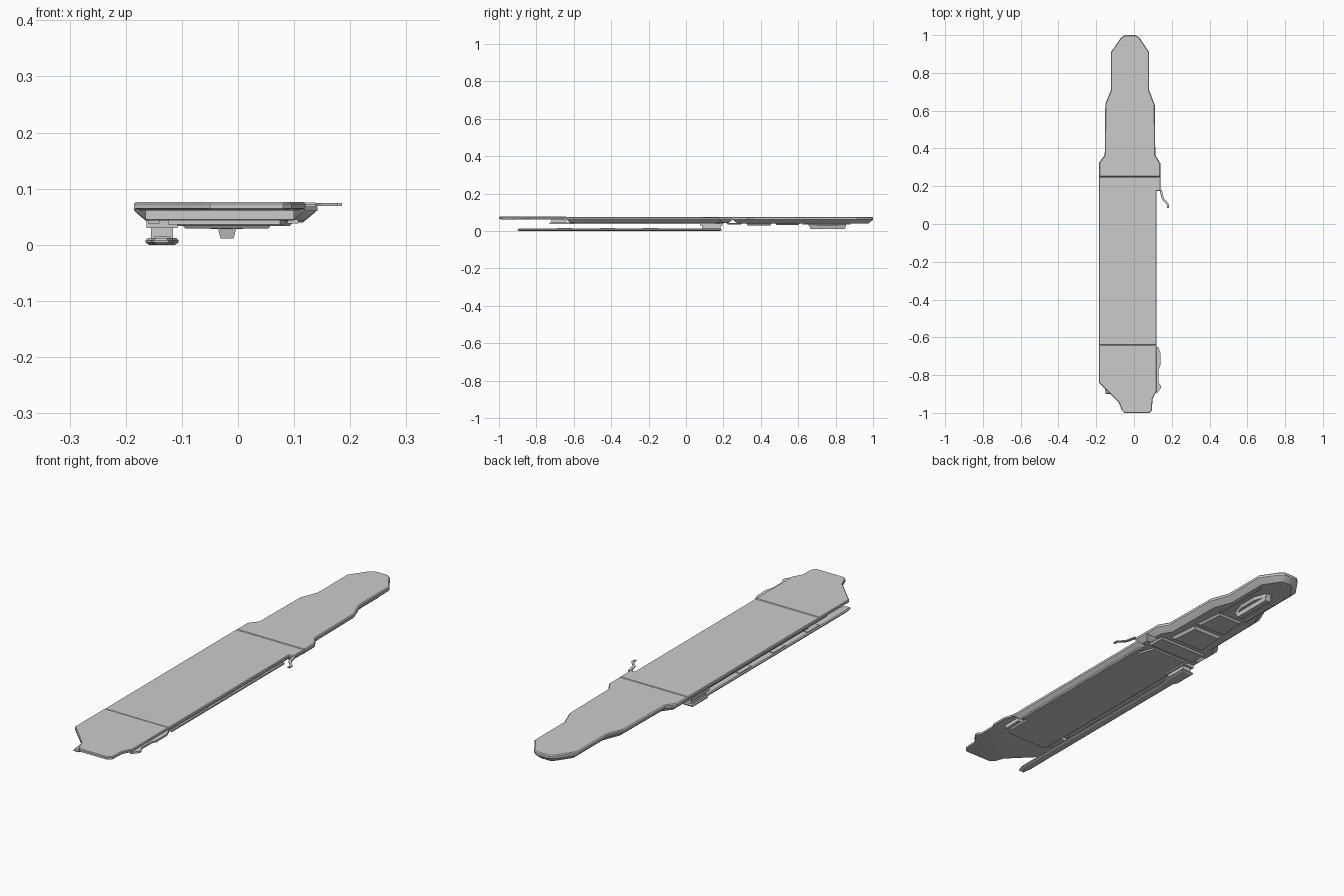
import bpy, bmesh, math
from mathutils import Vector


def offset(pts, d):
    # inward mitred offset of a counter-clockwise outline
    out = []
    n = len(pts)
    for i in range(n):
        a, b, c = (Vector(pts[(i + k) % n]) for k in (-1, 0, 1))
        u, v = (b - a).normalized(), (c - b).normalized()
        n1, n2 = Vector((-u.y, u.x)), Vector((-v.y, v.x))
        m = (n1 + n2) / max(0.5, 1 + n1.dot(n2))
        out.append(b + m * d)
    return out


def loft(name, pts, levels, smooth=True):
    # stack inset copies of one outline; levels are (inset, z) from bottom to top
    bm = bmesh.new()
    rings = []
    for d, z in levels:
        rings.append([bm.verts.new((p[0], p[1], z)) for p in offset(pts, d)])
    n = len(pts)
    for r, s in zip(rings, rings[1:]):
        for i in range(n):
            j = (i + 1) % n
            bm.faces.new((r[i], r[j], s[j], s[i]))
    bm.faces.new(rings[0][::-1])
    bm.faces.new(rings[-1])
    bmesh.ops.recalc_face_normals(bm, faces=bm.faces)
    me = bpy.data.meshes.new(name)
    bm.to_mesh(me)
    bm.free()
    ob = bpy.data.objects.new(name, me)
    bpy.context.collection.objects.link(ob)
    if smooth:
        bpy.ops.object.select_all(action='DESELECT')
        ob.select_set(True)
        bpy.context.view_layer.objects.active = ob
        bpy.ops.object.shade_smooth_by_angle(angle=math.radians(30))
    return ob


def slab(name, pts, z0, z1, inset=0.0):
    return loft(name, pts, [(inset, z0), (0, z1)], False)


def box(name, x0, x1, y0, y1, z0, z1, inset=0.0):
    return slab(name, [(x0, y0), (x1, y0), (x1, y1), (x0, y1)], z0, z1, inset)


# middle hull with flared sides
loft("middle_hull", [(-.185, -.64), (.12, -.64), (.12, .175), (.14, .175), (.14, .25), (-.185, .25)],
     [(.022, .043), (.004, .058), (0, .063), (0, .072), (.003, .075)])

# rear deck narrowing in steps to a rounded tip
rear = [(-.185, .25), (.14, .25), (.14, .32), (.113, .365), (.11, .63), (.08, .71),
        (.08, .91), (.03, .985), (.01, 1.0), (-.05, 1.0), (-.07, .985), (-.122, .91),
        (-.122, .71), (-.152, .635), (-.155, .365), (-.185, .325)]
loft("rear_hull", rear, [(.024, .04), (.006, .055), (0, .061), (0, .071), (.004, .075)])

# thin front deck
front = [(-.065, -.985), (-.05, -1.0), (.08, -1.0), (.095, -.985), (.098, -.925), (.12, -.885),
         (.12, -.64), (-.185, -.64), (-.185, -.84), (-.16, -.865), (-.08, -.945)]
loft("front_deck", front, [(.012, .061), (0, .065), (0, .073), (.003, .076)])
slab("front_hull_slope", [(-.165, -.72), (.10, -.72), (.10, -.638), (-.165, -.638)], .045, .062)

# side catwalk near the front right and bent boom
slab("front_side_catwalk", [(.118, -.9), (.142, -.87), (.142, -.855), (.13, -.84), (.13, -.77),
                            (.139, -.75), (.139, -.68), (.128, -.65), (.118, -.65)], .06, .068)
slab("side_boom", [(.138, .165), (.148, .13), (.176, .10), (.176, .085), (.185, .085), (.185, .105),
                   (.158, .135), (.148, .18), (.138, .18)], .069, .074)

# bottom plate and its edge strips
slab("bottom_plate", [(-.125, -.73), (.075, -.73), (.085, -.70), (.085, .13), (.06, .20), (-.125, .20)],
     .036, .044)
for x in (-.15, .098):
    box("bottom_edge_strip", x - .01, x + .01, -.60, .16, .038, .045)
box("bottom_crossbar", -.14, .10, .215, .30, .033, .042, .008)

# rear belly panels and ribs
for i, (w, y0, y1) in enumerate([(.085, .32, .46), (.075, .475, .61)]):
    cx = -.02
    slab("belly_panel", [(cx - w, y0), (cx + w, y0), (cx + w - .012, y1), (cx - w + .012, y1)],
         .029 + .003 * i, .042, .01)
for s in (-1, 1):
    box("belly_rib", -.02 + s * .066 - .006, -.02 + s * .066 + .006, .62, .88, .035, .045)

# rear keel block
oval = [(-.02 + .04 * math.cos(a), .755 + .115 * math.sin(a))
        for a in (math.pi * (2 * k + 1) / 8 for k in range(8))]
slab("keel_base", oval, .028, .042, .008)
box("keel_block", -.036, -.003, .66, .855, .011, .03, .005)

# long underslung rail with notched edge, held by a bracket
rail = [(-.15, -.9), (-.125, -.9), (-.115, -.87), (-.115, .06), (-.106, .08), (-.106, .19),
        (-.165, .19), (-.165, .09), (-.155, .07), (-.155, -.86)]
loft("lower_rail", rail, [(.006, 0), (0, .004), (0, .008), (.004, .012)])
box("rail_bracket", -.155, -.116, .085, .185, .011, .036)
box("rail_bracket_cap", -.163, -.108, .075, .195, .03, .044)
for y in (-.65, -.42, -.19):
    box("rail_pad", -.15, -.12, y - .04, y + .04, .011, .015)
